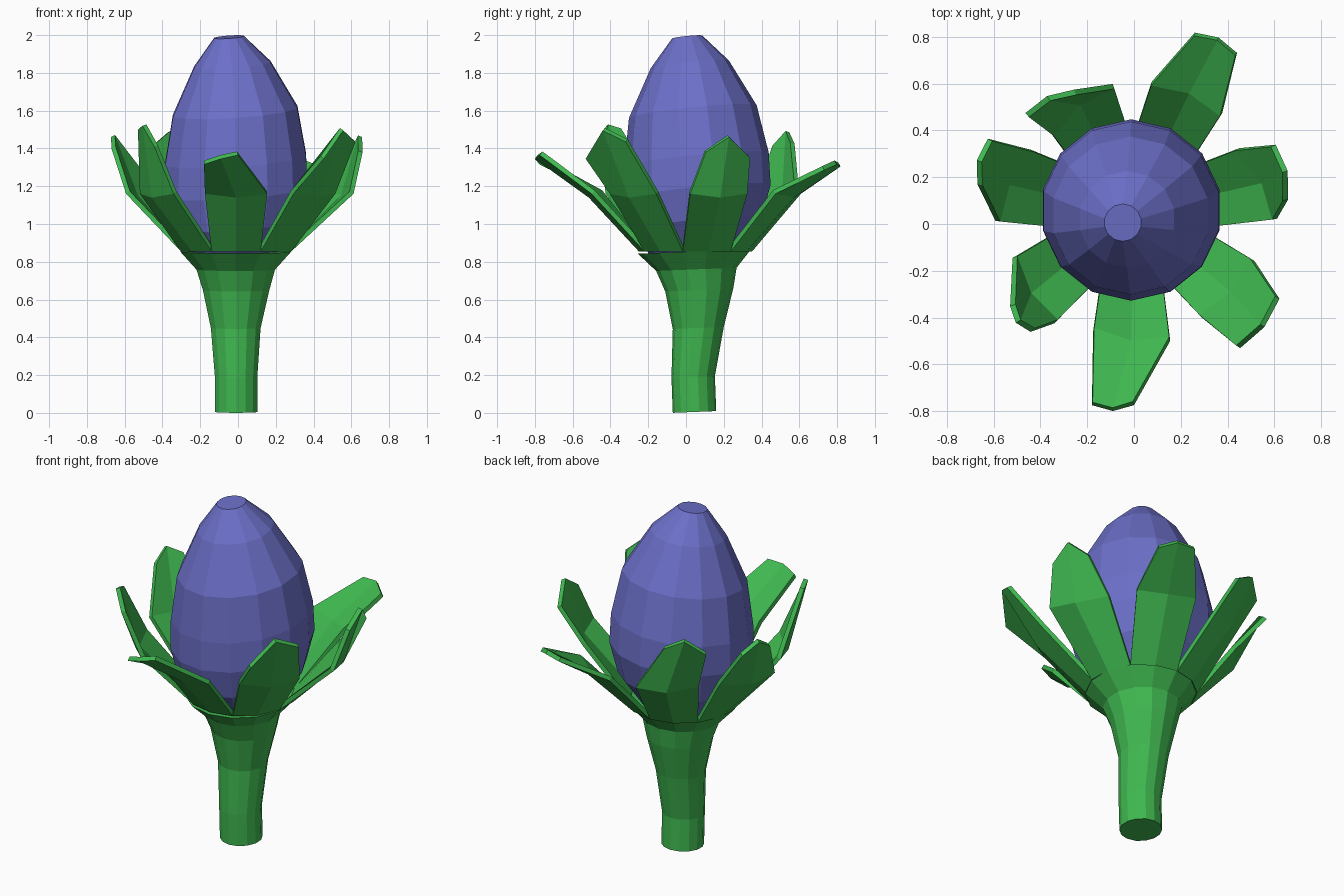
import bpy, bmesh
from math import sin, cos, pi

if "Cube" in bpy.data.objects:
    bpy.data.objects.remove(bpy.data.objects["Cube"])

N = 14  # sides of stem and bud


def material(name, color):
    m = bpy.data.materials.new(name)
    m.diffuse_color = (*color, 1)
    m.use_nodes = True
    m.node_tree.nodes["Principled BSDF"].inputs["Base Color"].default_value = m.diffuse_color
    return m


green = material("leaf_green", (0.05, 0.48, 0.08))
violet = material("bud_violet", (0.15, 0.16, 0.58))


def finish(name, bm, mat):
    bmesh.ops.recalc_face_normals(bm, faces=bm.faces[:])
    me = bpy.data.meshes.new(name)
    bm.to_mesh(me)
    bm.free()
    me.materials.append(mat)
    ob = bpy.data.objects.new(name, me)
    bpy.context.collection.objects.link(ob)
    return ob


def lathe(name, rings, mat, tilt=(0, 0)):
    """Capped tube through rings of (x, y, z, radius)."""
    bm = bmesh.new()
    loops = []
    for x, y, z, r in rings:
        loop = []
        for k in range(N):
            a = -pi / 2 + 2 * pi * k / N
            dx, dy = r * cos(a), r * sin(a)
            loop.append(bm.verts.new((x + dx, y + dy, z + tilt[0] * dx + tilt[1] * dy)))
        loops.append(loop)
    for lo, hi in zip(loops, loops[1:]):
        for k in range(N):
            j = (k + 1) % N
            bm.faces.new((lo[k], lo[j], hi[j], hi[k]))
    bm.faces.new(loops[0][::-1])
    bm.faces.new(loops[-1])
    return finish(name, bm, mat)


# Stem: slightly bent, flaring into the cup
lathe("stem", [(-0.01, 0.045, 0.005, 0.115), (-0.01, 0.038, 0.19, 0.115),
               (-0.012, 0.065, 0.45, 0.135), (-0.01, 0.07, 0.65, 0.18),
               (-0.012, 0.055, 0.76, 0.213), (-0.012, 0.045, 0.855, 0.3)],
      green, (0, 0.04))

# Bud: leaning egg with a small flat top
lathe("bud", [(-0.012, 0.05, 0.80, 0.2), (-0.012, 0.058, 1.0, 0.345),
              (-0.012, 0.06, 1.17, 0.388), (-0.013, 0.055, 1.34, 0.383),
              (-0.015, 0.036, 1.595, 0.338), (-0.03, 0.02, 1.845, 0.207),
              (-0.048, 0.006, 1.99, 0.08)], violet, (0.07, 0.1))

# Sepals: seven leaves around the cup, counter-clockwise from the front
# (mid radius right/left, tip radius, tip height, tip shift, tip half width, side drops)
SEPALS = [(0.51, 0.55, 0.85, 1.345, -0.08, 0.09, -0.03, 0.02),
          (0.52, 0.54, 0.75, 1.495, -0.03, 0.135, -0.15, -0.06),
          (0.60, 0.51, 0.69, 1.46, 0.025, 0.12, -0.08, -0.11),
          (0.55, 0.54, 0.835, 1.315, -0.01, 0.1, -0.03, -0.01),
          (0.53, 0.46, 0.605, 1.485, 0.11, 0.115, -0.06, -0.08),
          (0.48, 0.56, 0.695, 1.46, -0.07, 0.1, -0.06, -0.06),
          (0.52, 0.555, 0.682, 1.52, 0.06, 0.07, -0.02, -0.11)]
bm = bmesh.new()
for i, (ra, rb, tr, tz, s, w, da, db) in enumerate(SEPALS):
    a = -pi / 2 + 2 * pi * i / 7

    def point(r, t, z):
        return bm.verts.new((-0.01 + r * cos(a) - t * sin(a),
                             0.05 + r * sin(a) + t * cos(a), z))

    h = pi / 7
    rows = [[point(0.3 * cos(h), -0.3 * sin(h), 0.855), point(0.3, 0, 0.855),
             point(0.3 * cos(h), 0.3 * sin(h), 0.855)],
            [point(ra, -0.165, 1.16), point((ra + rb) / 2 + 0.035, 0, 1.14),
             point(rb, 0.165, 1.16)],
            [point(tr - 0.025, s - w, tz + da), point(tr, s, tz),
             point(tr - 0.025, s + w, tz + db)]]
    for lo, hi in zip(rows, rows[1:]):
        for k in (0, 1):
            bm.faces.new((lo[k], lo[k + 1], hi[k + 1], hi[k]))
sepals = finish("sepals", bm, green)
# Make outward-facing sides consistent, then thicken inward
for p in sepals.data.polygons:
    if p.normal.z > 0:
        p.flip()
solid = sepals.modifiers.new("thickness", 'SOLIDIFY')
solid.thickness = 0.025
solid.offset = -1
